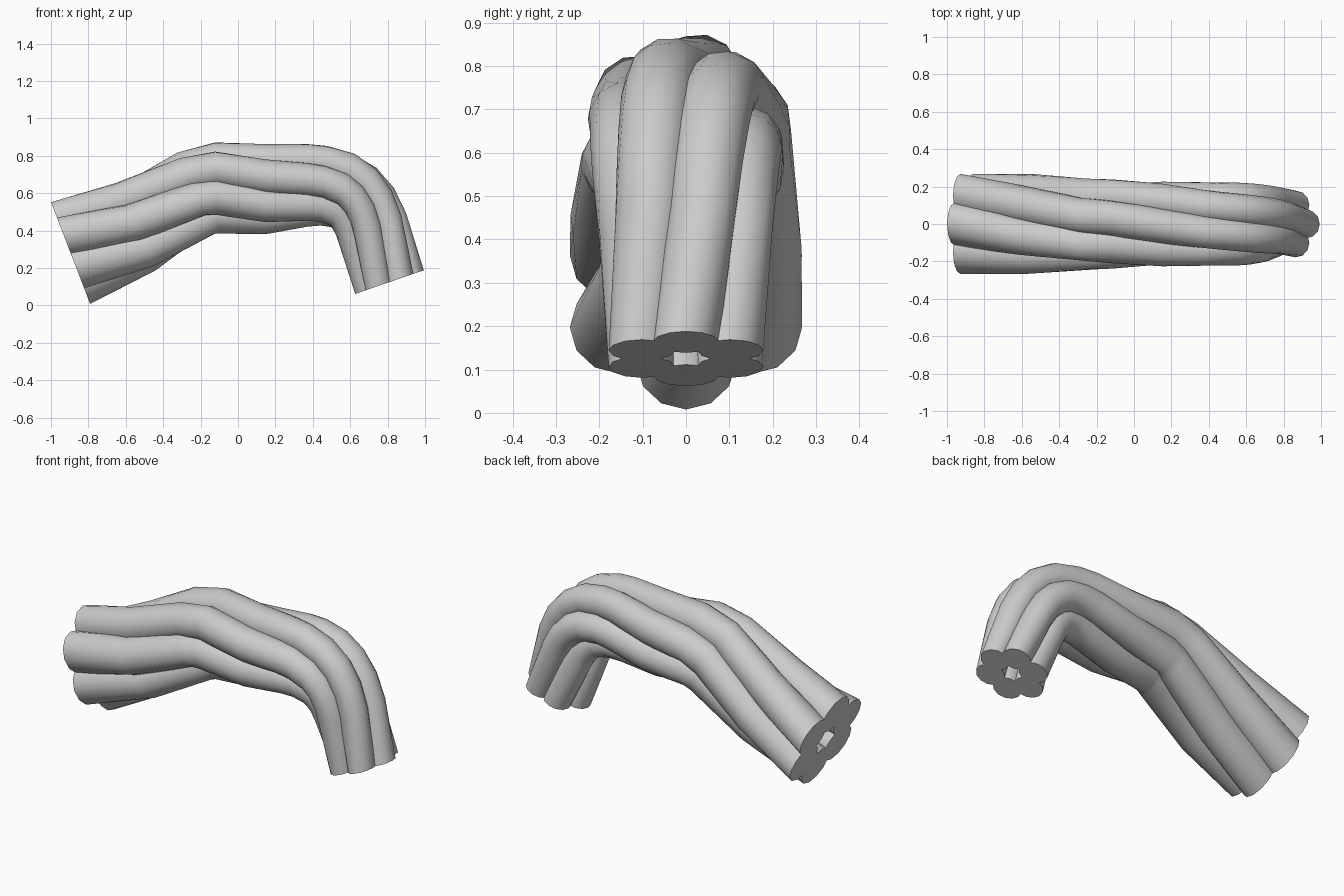
import bpy, bmesh, math
from mathutils import Vector

if "Cube" in bpy.data.objects:
    bpy.data.objects.remove(bpy.data.objects["Cube"])

# Stations along the bent spine: x, z, tangent pitch (degrees), bundle radius
SPINE = [
    (-0.895, 0.28, 21, 0.29), (-0.55, 0.42, 25, 0.268), (-0.225, 0.60, 25, 0.247),
    (-0.115, 0.628, 2, 0.247), (0.15, 0.622, 0, 0.240), (0.37, 0.642, 0, 0.228),
    (0.46, 0.64, -5, 0.223), (0.56, 0.615, -18, 0.22), (0.625, 0.57, -35, 0.216),
    (0.68, 0.50, -50, 0.21), (0.72, 0.41, -65, 0.204), (0.81, 0.125, -71, 0.193),
]
STRANDS, SIDES, TWIST = 6, 12, math.radians(-120)

# Distance travelled along the spine drives the twist
dist = [0.0]
for a, b in zip(SPINE, SPINE[1:]):
    dist.append(dist[-1] + math.hypot(b[0] - a[0], b[1] - a[1]))


def strand(index):
    """One round strand of the twisted, tapering bundle."""
    bm = bmesh.new()
    rings = []
    side = Vector((0, 1, 0))
    for (x, z, pitch, rad), d in zip(SPINE, dist):
        p = math.radians(pitch)
        up = Vector((-math.sin(p), 0, math.cos(p)))
        a = index * math.tau / STRANDS + TWIST * d / dist[-1]
        offset, r = rad * 0.61, rad * 0.395
        centre = Vector((x, 0, z)) + offset * (up * math.cos(a) + side * math.sin(a))
        ring = []
        for k in range(SIDES):
            t = a + k * math.tau / SIDES
            ring.append(bm.verts.new(centre + r * (up * math.cos(t) + side * math.sin(t))))
        rings.append(ring)
    for r0, r1 in zip(rings, rings[1:]):
        for k in range(SIDES):
            j = (k + 1) % SIDES
            bm.faces.new((r0[k], r0[j], r1[j], r1[k]))
    bm.faces.new(rings[0])
    bm.faces.new(rings[-1])
    bmesh.ops.recalc_face_normals(bm, faces=bm.faces)
    mesh = bpy.data.meshes.new(f"strand_{index + 1}")
    bm.to_mesh(mesh)
    bm.free()
    obj = bpy.data.objects.new(mesh.name, mesh)
    bpy.context.collection.objects.link(obj)
    return obj


# Six strands around an open core
for i in range(STRANDS):
    obj = strand(i)
    bpy.ops.object.select_all(action='DESELECT')
    obj.select_set(True)
    bpy.context.view_layer.objects.active = obj
    bpy.ops.object.shade_smooth_by_angle(angle=math.radians(50))
